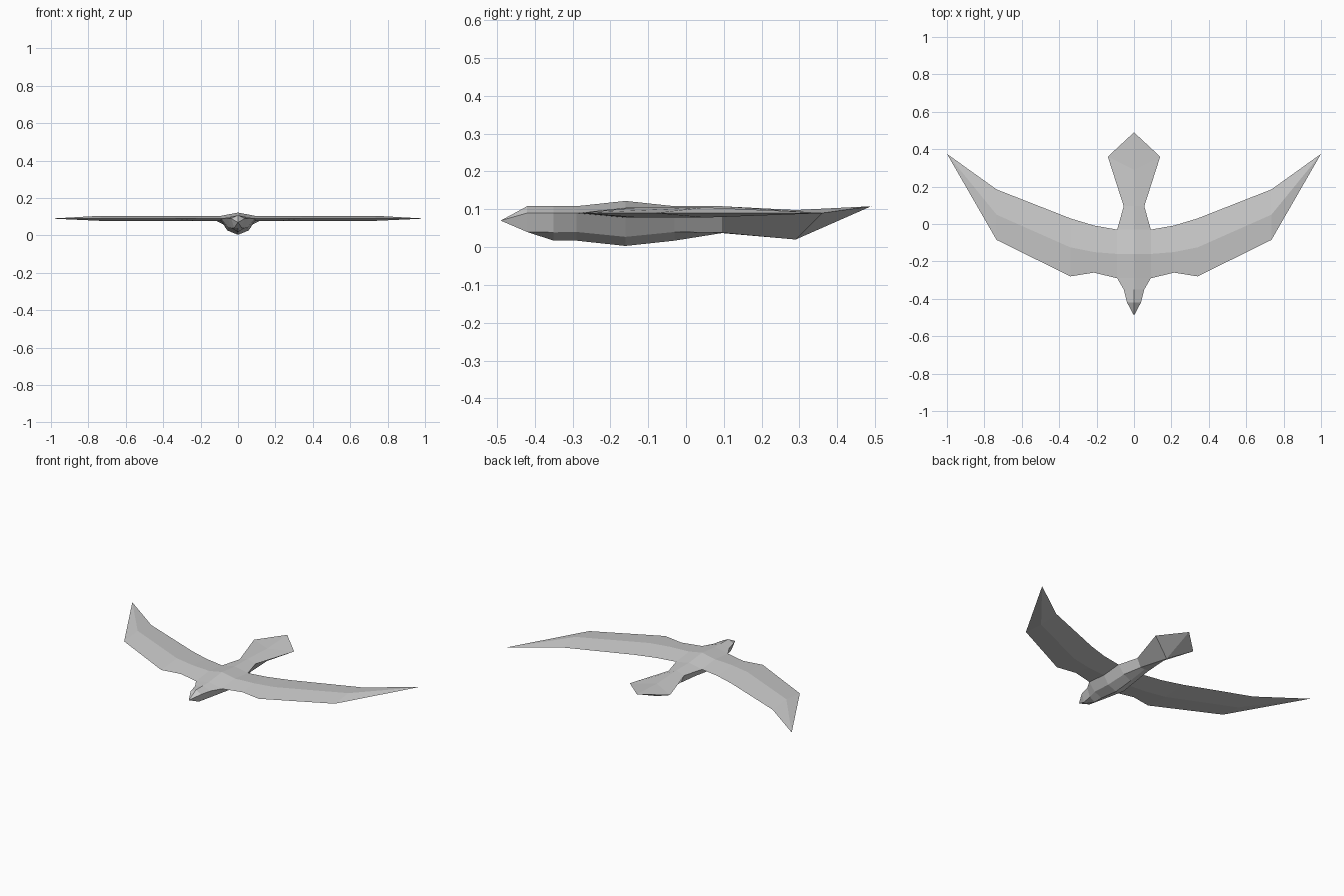
import bpy, bmesh

if "Cube" in bpy.data.objects:
    bpy.data.objects.remove(bpy.data.objects["Cube"])

grey = bpy.data.materials.new("feather grey")
grey.diffuse_color = (0.6, 0.6, 0.6, 1)
grey.use_nodes = True
grey.node_tree.nodes["Principled BSDF"].inputs["Base Color"].default_value = grey.diffuse_color


def half_loft(name, rings, closed, skip=()):
    """Skin rings of points with quads, then mirror the half across x = 0."""
    bm = bmesh.new()
    rows = [[bm.verts.new(p) for p in ring] for ring in rings]
    n = len(rows[0])
    for i, (a, b) in enumerate(zip(rows, rows[1:])):
        for j in range(n if closed else n - 1):
            if (i, j) not in skip:
                k = (j + 1) % n
                bm.faces.new((a[j], a[k], b[k], b[j]))
    bmesh.ops.remove_doubles(bm, verts=bm.verts, dist=0.0005)
    bmesh.ops.recalc_face_normals(bm, faces=bm.faces)
    # make the upper faces point up
    top = max(bm.faces, key=lambda f: f.calc_center_median().z)
    if top.normal.z < 0:
        bmesh.ops.reverse_faces(bm, faces=bm.faces)
    mesh = bpy.data.meshes.new(name)
    bm.to_mesh(mesh)
    bm.free()
    mesh.materials.append(grey)
    obj = bpy.data.objects.new(name, mesh)
    bpy.context.collection.objects.link(obj)
    mirror = obj.modifiers.new("mirror", "MIRROR")
    mirror.merge_threshold = 0.0005
    return obj


# Body from beak to tail: y, top z, side x, upper and lower side z,
# belly edge x and z, keel z
stations = [
    (-0.49, 0.07, 0.0, 0.07, 0.07, 0.0, 0.07, 0.07),
    (-0.42, 0.108, 0.037, 0.09, 0.09, 0.02, 0.04, 0.04),
    (-0.35, 0.108, 0.055, 0.09, 0.09, 0.035, 0.039, 0.017),
    (-0.29, 0.108, 0.09, 0.09, 0.09, 0.05, 0.04, 0.017),
    (-0.16, 0.122, 0.09, 0.105, 0.078, 0.058, 0.027, 0.003),
    (-0.03, 0.108, 0.09, 0.09, 0.09, 0.05, 0.04, 0.017),
    (0.095, 0.108, 0.055, 0.09, 0.09, 0.03, 0.038, 0.037),
]
body = []
for y, top, sx, su, sl, bx, bz, keel in stations:
    body.append([(0, y, top), (sx, y, su), (sx, y, sl), (bx, y, bz), (0, y, keel)])
# Fanned tail with its widest corners behind the keel point
body.append([(0, 0.29, 0.098), (0.14, 0.36, 0.09), (0.14, 0.36, 0.09),
             (0.0, 0.29, 0.02), (0, 0.29, 0.02)])
body.append([(0, 0.49, 0.108)] * 5)
# the body stays open where the wing root joins
half_loft("body", body, False, skip={(3, 1), (4, 1)})

# Wings: x, leading y, ridge y, trailing y
wing_stations = [
    (0.09, -0.29, -0.16, -0.03),
    (0.215, -0.26, -0.15, -0.008),
    (0.34, -0.28, -0.125, 0.03),
    (0.735, -0.085, 0.05, 0.185),
]
wing = [[(x, lead, 0.09), (x, ridge, 0.105), (x, trail, 0.09), (x, ridge, 0.078)]
        for x, lead, ridge, trail in wing_stations]
wing.append([(1.0, 0.375, 0.09)] * 4)
half_loft("wings", wing, True)
